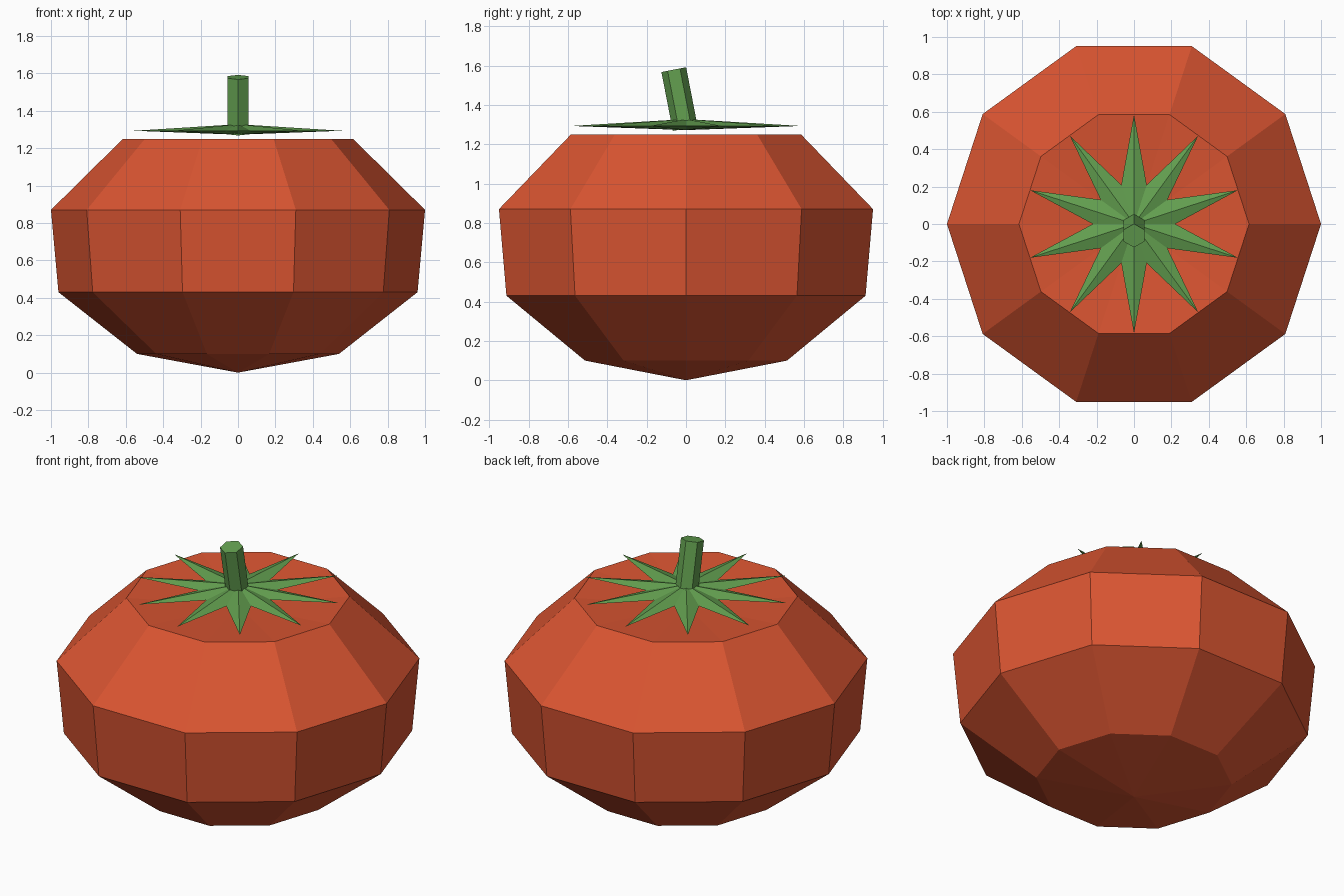
import bpy, math
from mathutils import Matrix, Vector

if "Cube" in bpy.data.objects:
    bpy.data.objects.remove(bpy.data.objects["Cube"])


def material(name, rgb):
    m = bpy.data.materials.new(name)
    m.diffuse_color = (*rgb, 1)
    m.use_nodes = True
    m.node_tree.nodes["Principled BSDF"].inputs["Base Color"].default_value = m.diffuse_color
    return m


RED = material("tomato red", (0.70, 0.090, 0.031))
GREEN = material("leaf green", (0.125, 0.35, 0.08))


def spun(name, rings, bottom, top, mat, place=Matrix()):
    """Closed solid from rings of points, capped with a fan to each pole."""
    n = len(rings[0])
    verts = [place @ Vector(p) for ring in rings for p in ring]
    lo, hi = len(verts), len(verts) + 1
    verts += [place @ Vector((0, 0, bottom)), place @ Vector((0, 0, top))]
    last = (len(rings) - 1) * n
    faces = []
    for i in range(n):
        j = (i + 1) % n
        faces.append((lo, j, i))
        for r in range(0, last, n):
            faces.append((r + i, r + j, r + n + j, r + n + i))
        faces.append((last + i, last + j, hi))
    me = bpy.data.meshes.new(name)
    me.from_pydata(verts, [], faces)
    me.materials.append(mat)
    ob = bpy.data.objects.new(name, me)
    bpy.context.collection.objects.link(ob)
    return ob


def ring(n, radius, z, start=0.0):
    """radius may be a pair, alternating round the ring."""
    r = radius if isinstance(radius, tuple) else (radius,)
    return [(r[i % len(r)] * math.cos(start + math.tau * i / n),
             r[i % len(r)] * math.sin(start + math.tau * i / n), z)
            for i in range(n)]


# Fruit: ten-sided, with a slightly sunken top
profile = [(0.54, 0.10), (0.96, 0.43), (1.0, 0.87), (0.615, 1.25)]
spun("fruit_body", [ring(10, r, z) for r, z in profile], 0.0, 1.20, RED)

# Leaf star: ten points, thin double pyramid
spun("leaf_star", [ring(20, (0.585, 0.22), 1.293, math.pi / 2)], 1.272, 1.328, GREEN)

# Stem: six-sided, leaning to the front
lean = Matrix.Translation((0, -0.004, 1.28)) @ Matrix.Rotation(math.radians(11), 4, 'X')
spun("stem", [ring(6, 0.064, 0, math.pi / 2), ring(6, 0.064, 0.305, math.pi / 2)],
     0.0, 0.305, GREEN, lean)
